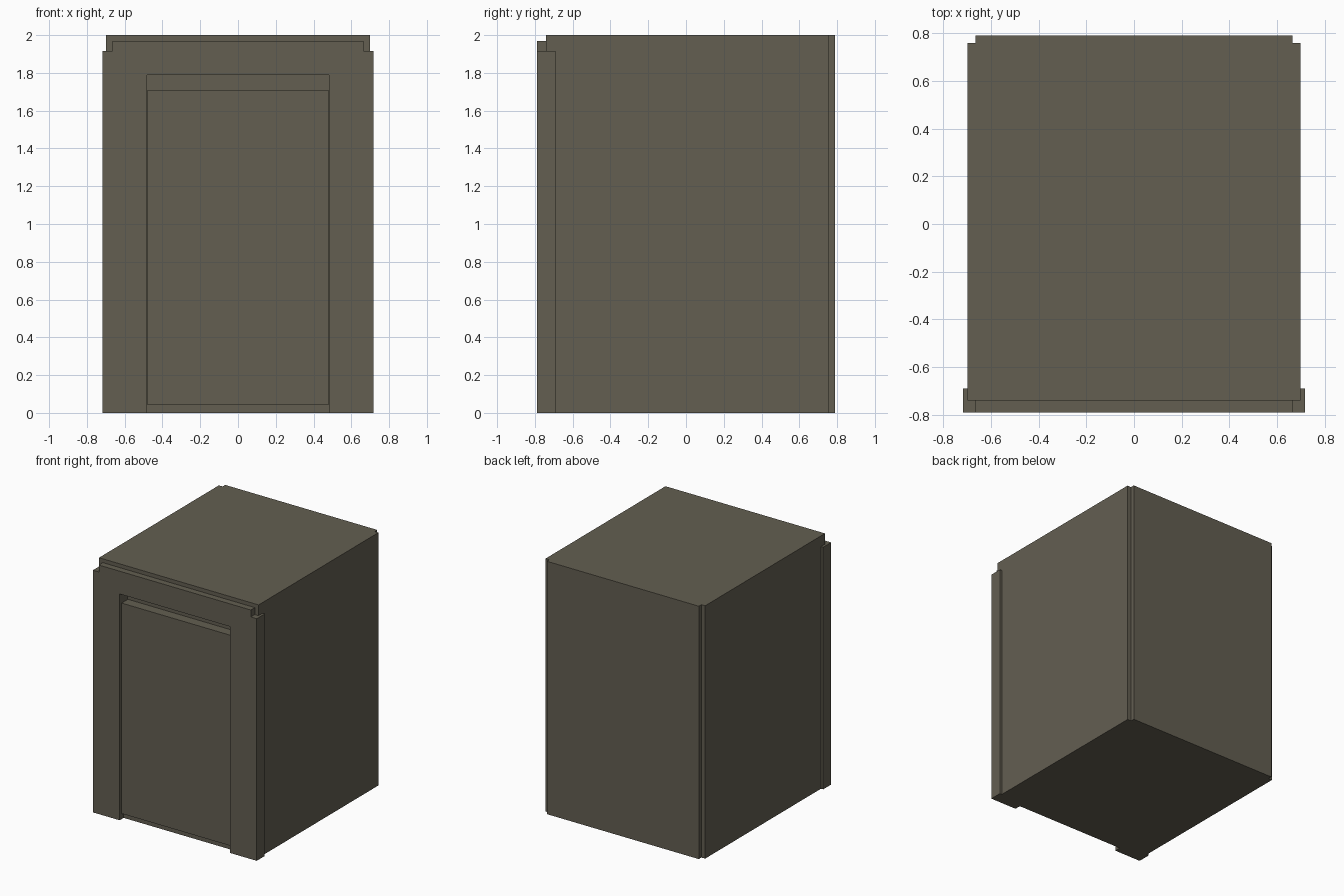
import bpy, bmesh
from mathutils import Vector

if "Cube" in bpy.data.objects:
    bpy.data.objects.remove(bpy.data.objects["Cube"])

paint = bpy.data.materials.new("olive_grey_paint")
paint.diffuse_color = (0.125, 0.113, 0.083, 1)
paint.use_nodes = True
paint.node_tree.nodes["Principled BSDF"].inputs["Base Color"].default_value = paint.diffuse_color


def prism(name, pts, direction):
    """Extrude a closed 3D outline along a direction into a flat-faced solid."""
    bm = bmesh.new()
    face = bm.faces.new([bm.verts.new(p) for p in pts])
    ext = bmesh.ops.extrude_face_region(bm, geom=[face])
    moved = [v for v in ext["geom"] if isinstance(v, bmesh.types.BMVert)]
    bmesh.ops.translate(bm, verts=moved, vec=Vector(direction))
    bmesh.ops.recalc_face_normals(bm, faces=bm.faces)
    mesh = bpy.data.meshes.new(name)
    bm.to_mesh(mesh)
    bm.free()
    mesh.materials.append(paint)
    ob = bpy.data.objects.new(name, mesh)
    bpy.context.collection.objects.link(ob)
    return ob


def mirrored(half):
    """Complete a right-hand half outline across x = 0."""
    return half + [(-x, b) for x, b in reversed(half)]


def plan(name, half, z0, z1):
    return prism(name, [(x, y, z0) for x, y in mirrored(half)], (0, 0, z1 - z0))


def front(name, half, y0, y1):
    return prism(name, [(x, y0, z) for x, z in mirrored(half)], (0, y1 - y0, 0))


W, BACK = 0.698, 0.79
FRONT, STEP, INNER = -0.79, -0.74, -0.69
DOOR_W, DOOR_TOP, SHOULDER = 0.483, 1.79, 1.915

# Main box with small notches down the rear corners
plan("cabinet_body", [(W, INNER), (W, 0.758), (0.665, 0.758), (0.665, BACK)], 0, 2)

# Roof edge overhanging the front frame
plan("roof_edge", [(W, STEP), (W, INNER)], SHOULDER, 2)

# Front frame around the door opening
front("door_frame", [(DOOR_W, DOOR_TOP), (DOOR_W, 0), (0.717, 0), (0.717, SHOULDER)],
      FRONT, INNER)

# Narrow ledge on top of the frame
front("frame_ledge", [(0.665, SHOULDER), (0.665, 1.97)], FRONT, STEP)

# Sill and recessed door
front("door_sill", [(DOOR_W, 0), (DOOR_W, 0.045)], STEP, INNER)
front("door_panel", [(0.48, 0.045), (0.48, 1.71)], -0.768, INNER)
